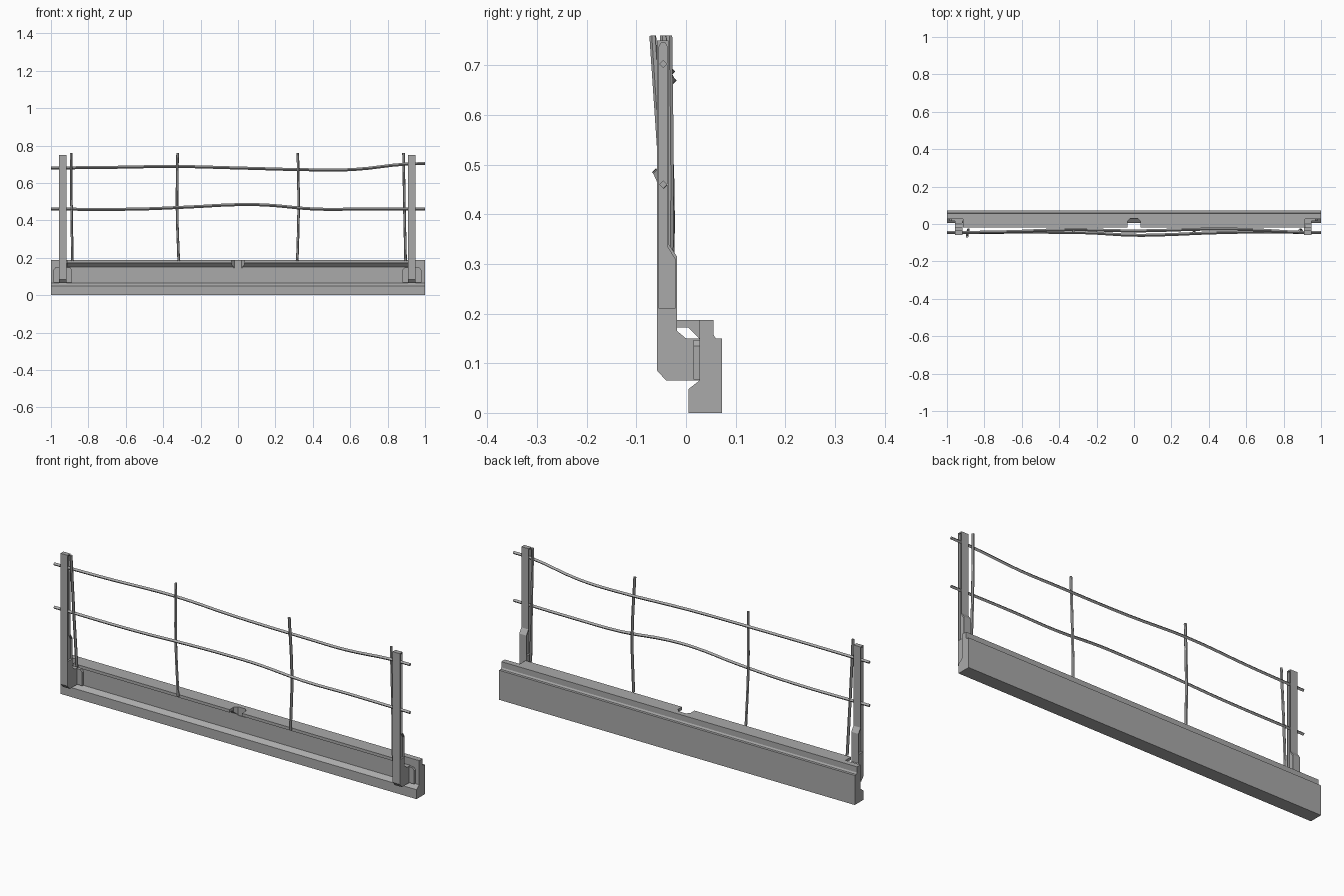
import bpy, bmesh
from mathutils import Vector

cube = bpy.data.objects.get("Cube")
if cube:
    bpy.data.objects.remove(cube, do_unlink=True)

grey = bpy.data.materials.new("concrete grey")
grey.use_nodes = True
colour = (0.4, 0.4, 0.4, 1)
grey.diffuse_color = colour
grey.node_tree.nodes["Principled BSDF"].inputs["Base Color"].default_value = colour


def add_object(name, bm):
    bmesh.ops.recalc_face_normals(bm, faces=bm.faces)
    mesh = bpy.data.meshes.new(name)
    bm.to_mesh(mesh)
    bm.free()
    mesh.materials.append(grey)
    obj = bpy.data.objects.new(name, mesh)
    bpy.context.collection.objects.link(obj)
    return obj


def prism(name, outline, start, end):
    """Extrude a closed outline of points along the vector from start to end."""
    bm = bmesh.new()
    face = bm.faces.new([bm.verts.new(Vector(p) + Vector(start)) for p in outline])
    grown = bmesh.ops.extrude_face_region(bm, geom=[face])
    moved = [v for v in grown["geom"] if isinstance(v, bmesh.types.BMVert)]
    bmesh.ops.translate(bm, verts=moved, vec=Vector(end) - Vector(start))
    return add_object(name, bm)


def side_prism(name, outline, x0, x1):
    return prism(name, [(0, y, z) for y, z in outline], (x0, 0, 0), (x1, 0, 0))


def cut(target, cutters):
    """Subtract the cutters, bake the result and remove them."""
    for cutter in cutters:
        cutter.hide_render = True
        mod = target.modifiers.new("cut", 'BOOLEAN')
        mod.operation = 'DIFFERENCE'
        mod.solver = 'EXACT'
        mod.object = cutter
    graph = bpy.context.evaluated_depsgraph_get()
    baked = bpy.data.meshes.new_from_object(target.evaluated_get(graph))
    target.modifiers.clear()
    target.data = baked
    for cutter in cutters:
        bpy.data.objects.remove(cutter, do_unlink=True)


def rod(name, points, radius, sides):
    """Sweep a small polygon along a smooth path."""
    curve = bpy.data.curves.new(name, 'CURVE')
    curve.dimensions = '3D'
    curve.bevel_depth = radius
    curve.bevel_resolution = (sides - 4) // 2
    curve.use_fill_caps = True
    curve.resolution_u = 4
    spline = curve.splines.new('BEZIER')
    spline.bezier_points.add(len(points) - 1)
    for knot, p in zip(spline.bezier_points, points):
        knot.co = p
        knot.handle_left_type = knot.handle_right_type = 'AUTO'
    temp = bpy.data.objects.new(name, curve)
    bpy.context.collection.objects.link(temp)
    graph = bpy.context.evaluated_depsgraph_get()
    mesh = bpy.data.meshes.new_from_object(temp.evaluated_get(graph))
    bpy.data.objects.remove(temp, do_unlink=True)
    mesh.materials.clear()
    mesh.materials.append(grey)
    for poly in mesh.polygons:
        poly.use_smooth = False
    obj = bpy.data.objects.new(name, mesh)
    bpy.context.collection.objects.link(obj)


# Edge beam with a front lip, end cut-outs and a drain notch in the middle
beam = side_prism("edge_beam", [
    (.005, 0), (.073, 0), (.073, .15), (.06, .15), (.055, .158), (.055, .187),
    (-.018, .187), (-.018, .172), (.005, .172), (.027, .15), (.027, .065), (.005, .048)], -1, 1)
lip_end = [(-.1, .14), (.027, .14), (.027, .25), (-.1, .25)]
notch = [(-.035, -.05), (.035, -.05), (.035, .015), (.02, .03), (-.02, .03), (-.035, .015)]
cut(beam, [side_prism("lip_cut_right", lip_end, -1.1, -.915),
           side_prism("lip_cut_left", lip_end, .915, 1.1),
           prism("notch_cut", [(x, y, 0) for x, y in notch], (0, 0, .145), (0, 0, .25))])

# Posts with hooked feet and recessed side panels, on mounting plates
post_outline = [
    (-.058, .085), (-.04, .065), (.027, .065), (.027, .15), (0, .15), (-.018, .165),
    (-.018, .315), (-.035, .34), (-.035, .75), (-.058, .75)]
panel_outline = [
    (-.054, .21), (-.022, .21), (-.022, .31), (-.038, .335), (-.038, .738),
    (-.042, .745), (-.05, .745), (-.054, .738)]
plate_outline = [
    (-.05, .067), (.05, .067), (.05, .135), (.04, .147), (-.04, .147), (-.05, .135)]
for side, x in (("right", -.937), ("left", .93)):
    post = side_prism(side + "_post", post_outline, x - .02, x + .02)
    cut(post, [side_prism("panel_cut_outer", panel_outline, x - .05, x - .01),
               side_prism("panel_cut_inner", panel_outline, x + .01, x + .05)])
    prism(side + "_mounting_plate", [(px + x, 0, z) for px, z in plate_outline],
          (0, .015, 0), (0, .028, 0))

# Long horizontal rails, slightly bent
rod("upper_rail", [(-1, -.046, .68), (-.7, -.042, .683), (-.33, -.03, .688), (0, -.037, .68),
                   (.42, -.027, .67), (.62, -.03, .672), (.9, -.045, .701), (1, -.046, .703)], .008, 4)
rod("lower_rail", [(-1, -.046, .46), (-.55, -.044, .46), (-.25, -.047, .472), (0, -.06, .484),
                   (.15, -.058, .482), (.4, -.048, .461), (.65, -.043, .46), (1, -.046, .46)], .008, 4)

# Thin upright bars, leaning a little
bars = [
    ((-.885, -.03), (-.89, -.047), (-.892, -.067)),
    ((-.317, -.028), (-.326, -.034), (-.323, -.038)),
    ((.317, -.032), (.324, -.03), (.32, -.046)),
    ((.896, -.034), (.89, -.031), (.885, -.034))]
for i, knots in enumerate(bars):
    rod(f"upright_bar_{i + 1}", [(x, y, z) for (x, y), z in zip(knots, (.183, .46, .76))], .007, 6)
